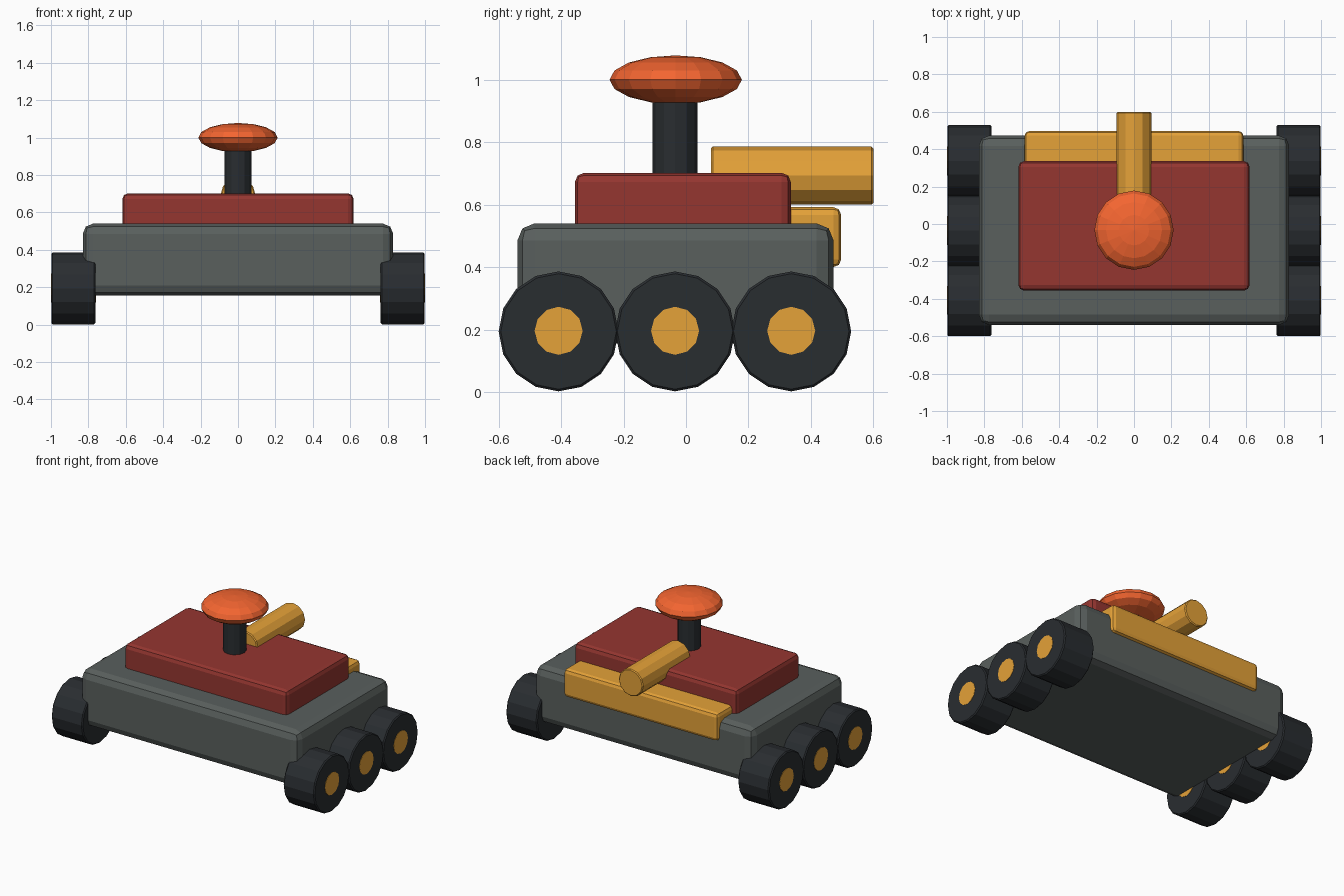
import bpy, math

if "Cube" in bpy.data.objects:
    bpy.data.objects.remove(bpy.data.objects["Cube"])

def mat(name, rgb):
    m = bpy.data.materials.new(name)
    m.diffuse_color = (*rgb, 1)
    m.use_nodes = True
    m.node_tree.nodes["Principled BSDF"].inputs["Base Color"].default_value = m.diffuse_color
    return m

GREY = mat("hull_grey", (0.10, 0.115, 0.11))
RED = mat("deck_red", (0.30, 0.037, 0.03))
YELLOW = mat("yellow", (0.78, 0.36, 0.04))
BLACK = mat("rubber_black", (0.022, 0.026, 0.03))
ORANGE = mat("orange", (0.90, 0.13, 0.03))

def finish(o, name, m, bevel=0, segments=2):
    o.name = name
    o.data.materials.append(m)
    bpy.ops.object.transform_apply(location=False, rotation=True, scale=True)
    if bevel:
        b = o.modifiers.new("Bevel", 'BEVEL')
        b.width, b.segments = bevel, segments
        b.limit_method = 'ANGLE'
        b.angle_limit = math.radians(40)
    return o

def box(name, m, x, y, z, bevel):
    ranges = (x, y, z)
    bpy.ops.mesh.primitive_cube_add(size=1, location=[(a + b) / 2 for a, b in ranges])
    o = bpy.context.object
    o.scale = [b - a for a, b in ranges]
    return finish(o, name, m, bevel)

def cylinder(name, m, loc, r, depth, sides, rot=(0, 0, 0), bevel=0):
    bpy.ops.mesh.primitive_cylinder_add(vertices=sides, radius=r, depth=depth,
                                        location=loc, rotation=rot)
    return finish(bpy.context.object, name, m, bevel, 1)

# Hull, deck and rear bumper
box("hull", GREY, (-0.83, 0.83), (-0.54, 0.473), (0.155, 0.54), 0.055)
box("deck", RED, (-0.618, 0.618), (-0.356, 0.336), (0.48, 0.702), 0.03)
box("rear_bumper", YELLOW, (-0.585, 0.585), (0.30, 0.497), (0.40, 0.592), 0.025)

# Rear tube, mast and domed disc
cylinder("rear_tube", YELLOW, (0, 0.34, 0.693), 0.093, 0.52, 12,
         (math.pi / 2, 0, 0), 0.006)
cylinder("mast", BLACK, (0, -0.035, 0.80), 0.072, 0.34, 12, bevel=0.005)
bpy.ops.mesh.primitive_uv_sphere_add(segments=16, ring_count=8, radius=1,
                                     location=(0, -0.033, 1.0))
bpy.context.object.scale = (0.212, 0.212, 0.078)
finish(bpy.context.object, "disc", ORANGE)

# Three wheels per side, hubs running through each wheel
side_axis = (0, math.pi / 2, 0)
for label, s in (("left", -1), ("right", 1)):
    for i, y in enumerate((-0.408, -0.035, 0.337), 1):
        cylinder(f"{label}_wheel_{i}", BLACK, (s * 0.88, y, 0.194), 0.192, 0.236, 16,
                 side_axis, 0.007)
        cylinder(f"{label}_hub_{i}", YELLOW, (s * 0.88, y, 0.196), 0.077, 0.24, 12,
                 side_axis)
